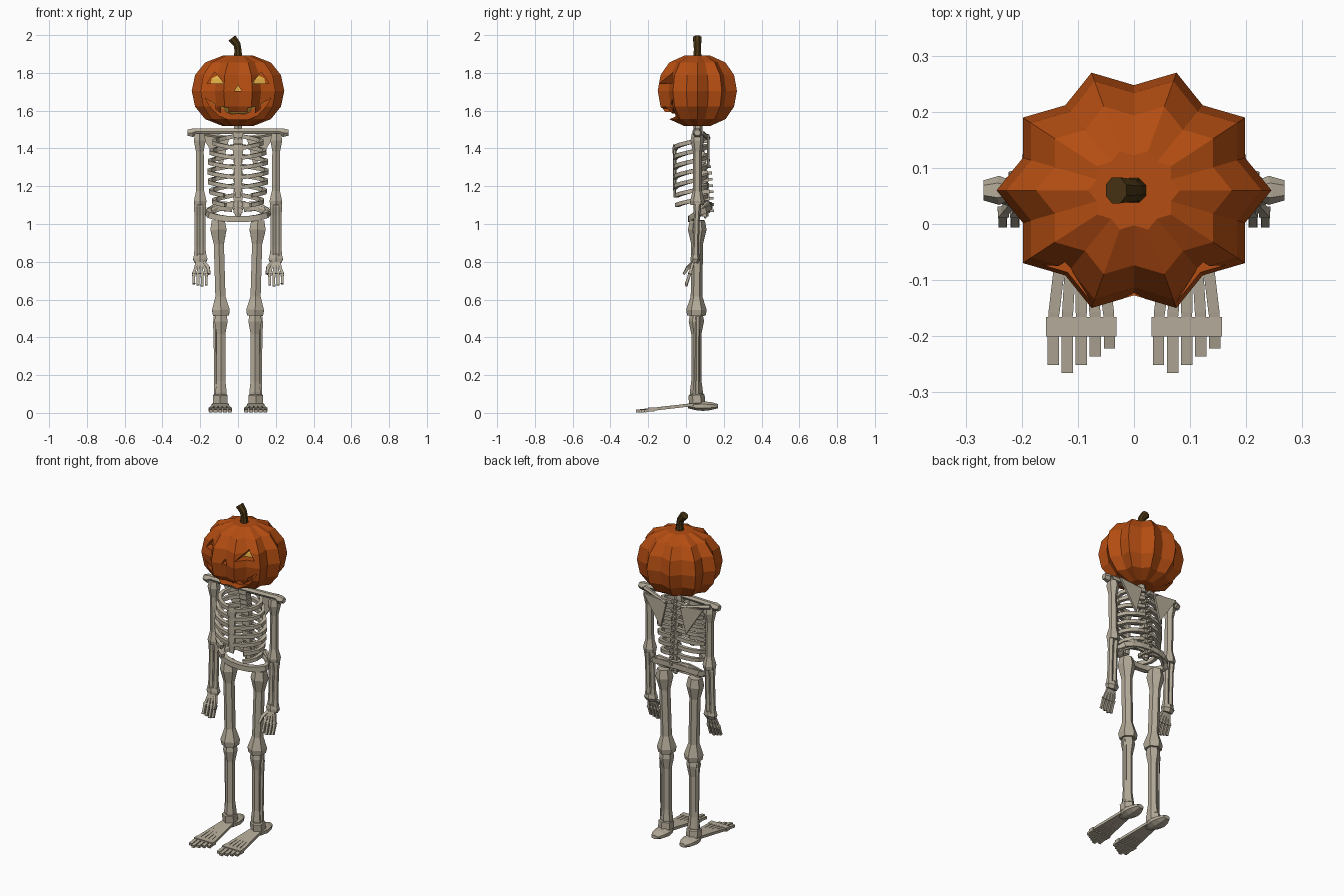
import bpy, bmesh, math
from mathutils import Vector

default_cube = bpy.data.objects.get("Cube")
if default_cube:
    bpy.data.objects.remove(default_cube, do_unlink=True)


def make_material(name, red, green, blue):
    material = bpy.data.materials.new(name)
    material.use_nodes = True
    material.diffuse_color = (red, green, blue, 1)
    shader = material.node_tree.nodes["Principled BSDF"]
    shader.inputs["Base Color"].default_value = material.diffuse_color
    return material


BONE = make_material("bone", .46, .41, .32)
ORANGE = make_material("pumpkin_orange", .46, .075, .006)
STEM = make_material("stem_brown", .065, .035, .007)
GLOW = make_material("candle_yellow", .75, .42, .06)
UP = Vector((0, 0, 1))
BACK = Vector((0, 1, 0))


def finish(name, bm, material):
    bmesh.ops.recalc_face_normals(bm, faces=bm.faces)
    mesh = bpy.data.meshes.new(name)
    bm.to_mesh(mesh)
    bm.free()
    mesh.materials.append(material)
    part = bpy.data.objects.new(name, mesh)
    bpy.context.collection.objects.link(part)
    return part


def skin(bm, rings, closed=False):
    pairs = list(zip(rings, rings[1:]))
    if closed:
        pairs.append((rings[-1], rings[0]))
    else:
        bm.faces.new(rings[0])
        bm.faces.new(rings[-1])
    for lower, upper in pairs:
        for i in range(len(lower)):
            bm.faces.new((lower[i - 1], lower[i], upper[i], upper[i - 1]))


# Faceted tube swept along points (x, y, z, radius)
def limb(name, points, side=1, material=BONE, sides=6, flat=1, reference=BACK, closed=False):
    bm = bmesh.new()
    centres = [Vector((side * x, y, z)) for x, y, z, radius in points]
    last = len(points) - 1
    rings = []
    for k, centre in enumerate(centres):
        before = centres[k - 1] if k or closed else centre
        after = centres[(k + 1) % len(points)] if k < last or closed else centre
        along = (after - before).normalized()
        across = along.cross(reference).normalized()
        depth = along.cross(across) * flat
        radius = points[k][-1]
        ring = []
        for i in range(sides):
            angle = math.tau * (i + .5) / sides
            offset = across * math.cos(angle) + depth * math.sin(angle)
            ring.append(bm.verts.new(centre + offset * radius))
        rings.append(ring)
    skin(bm, rings, closed)
    return finish(name, bm, material)


# Straight bone with a knob at each end
def bone(name, start, end, radius, head, foot, side=1, **options):
    start, end = Vector(start), Vector(end)
    stations = ((0, head * .8), (.1, head), (.25, 1), (.8, 1), (.94, foot), (1, foot * .9))
    points = [(*start.lerp(end, along), radius * swell) for along, swell in stations]
    return limb(name, points, side, **options)


def box(name, centre, size):
    bm = bmesh.new()
    bmesh.ops.create_cube(bm, size=1)
    bmesh.ops.scale(bm, vec=size, verts=bm.verts)
    bmesh.ops.translate(bm, vec=centre, verts=bm.verts)
    return finish(name, bm, BONE)


def prism(bm, outline, front, back):
    skin(bm, [[bm.verts.new((x, y, z)) for x, z in outline] for y in (front, back)])


# Ten-lobed pumpkin, used for the head and its glowing core
def pumpkin(name, material, scale):
    bm = bmesh.new()
    rings = []
    for step in range(-3, 4):
        tilt = math.radians(26 * step)
        ring = []
        for i in range(20):
            angle = math.tau * i / 20
            radius = .245 * scale * math.cos(tilt) ** .7 * (.85 if i % 2 else 1)
            ring.append(bm.verts.new((radius * math.cos(angle),
                                      .06 + .9 * radius * math.sin(angle),
                                      1.705 + .19 * scale * math.sin(tilt))))
        rings.append(ring)
    skin(bm, rings)
    return finish(name, bm, material)


def smile(x, gap=0):
    return x, 1.55 + 22 * x ** 3 + gap


head = pumpkin("pumpkin_head", ORANGE, 1)
pumpkin("glowing_core", GLOW, .76)

# Carved eyes, nose and toothed mouth
bm = bmesh.new()
CUT = {"front": -.3, "back": -.03}
for side in (1, -1):
    prism(bm, [(side * .075, 1.745), (side * .163, 1.745), (side * .123, 1.805)], **CUT)
prism(bm, [(-.02, 1.703), (.02, 1.703), (0, 1.735)], **CUT)
grin = [smile(x) for x in (.05, .1, .15, .175)]
grin += [smile(.12, gap) for gap in (.045, .02)]
grin += [smile(.09, gap) for gap in (.02, .055)]
grin += [smile(.05, gap) for gap in (.06, .04)]
prism(bm, grin + [(-x, z) for x, z in reversed(grin)], **CUT)
cutter = finish("face_cutter", bm, ORANGE)
cutter.hide_render = True
carve = head.modifiers.new("carve", "BOOLEAN")
carve.operation = "DIFFERENCE"
carve.solver = "EXACT"
carve.object = cutter
bpy.context.view_layer.objects.active = head
bpy.ops.object.modifier_apply(modifier=carve.name)
bpy.data.objects.remove(cutter, do_unlink=True)

limb("stem", [(0, .06, 1.87, .026), (0, .06, 1.92, .02), (-.005, .06, 1.95, .021),
              (-.032, .06, 1.985, .025)], material=STEM, sides=8)

# Spine, neck, breastbone and tailbone
for i in range(13):
    rise = i / 12
    height = 1.07 + .4 * rise
    depth = .115 - .045 * rise ** 2
    box("vertebra", (0, depth - .01, height), (.05, .042, .026))
    box("vertebra_spur", (0, depth + .018, height), (.014, .03, .014))
limb("spinal_core", [(0, .1, 1.04, .018), (0, .1, 1.2, .018), (0, .07, 1.45, .018)])
limb("neck", [(0, .07, 1.44, .024), (0, .06, 1.54, .024)])
bone("breastbone", (0, -.06, 1.42), (0, -.06, 1.14), .025, 1.3, .7, flat=.35)
limb("tailbone", [(0, .115, 1.12, .045), (0, .1, 1.03, .012)], flat=.5)

# Pelvic ring, tilted down toward the front
ring = []
for i in range(16):
    angle = math.tau * i / 16
    swing = math.sin(angle)
    ring.append((.158 * math.cos(angle), .075 + .05 * swing, 1.06 + .035 * swing, .022))
limb("pelvic_ring", ring, sides=4, reference=UP, closed=True)

for side in (1, -1):
    # Ribs sweep from the spine round to the breastbone; the last two stop short
    for i in range(7):
        width = .14 - .003 * (i - 3) ** 2
        reach = math.pi * (1 if i < 5 else .85)
        rib = []
        for step in range(8):
            angle = reach * step / 7
            rib.append((.015 + width * math.sin(angle), .025 + .083 * math.cos(angle),
                        1.465 - .052 * i - .02 * angle, .015))
        limb("rib", rib, side, sides=4, reference=UP)

    # Shoulder girdle
    limb("collarbone", [(0, .05, 1.49, .017), (.22, .06, 1.49, .017), (.24, .06, 1.483, .026),
                        (.268, .06, 1.483, .018)], side)
    bm = bmesh.new()
    prism(bm, [(side * .045, 1.46), (side * .2, 1.475), (side * .085, 1.3)], .112, .124)
    finish("shoulder_blade", bm, BONE)
    limb("shoulder_blade_ridge", [(.05, .12, 1.455, .01), (.22, .08, 1.485, .014)], side)

    # Arm and wrist
    bone("upper_arm", (.203, .06, 1.48), (.2, .06, 1.1), .024, 1.5, 1.6, side)
    for x in (.186, .216):
        bone("forearm_bone", (x, .06, 1.12), (x, .05, .82), .016, 1.3, 1.2, side)
    limb("wrist", [(.2, .05, .84, .036), (.2, .05, .815, .044), (.2, .045, .795, .034)], side, flat=.6)

    # Hand
    for i in range(4):
        knuckle = (.168 + .022 * i, .02, .735)
        tip = (knuckle[0], 0, .67 + .006 * abs(i - 1))
        bone("palm_bone", (.185 + .01 * i, .042, .81), knuckle, .01, 1, 1.4, side, sides=4)
        bone("finger", knuckle, tip, .01, 1.2, 1.1, side, sides=4)
    limb("thumb", [(.18, .04, .8, .01), (.158, .01, .77, .012), (.152, -.012, .735, .009)], side, sides=4)

    # Hip and leg
    limb("hip_wing", [(.03, .118, 1.09, .03), (.1, .115, 1.095, .03), (.172, .065, 1.055, .02)],
         side, flat=.5)
    bone("thigh_bone", (.105, .06, 1.02), (.09, .055, .515), .031, 1.6, 1.75, side)
    bone("shin_bone", (.09, .055, .53), (.09, .055, .08), .027, 1.5, 1.3, side)
    bone("calf_bone", (.12, .062, .51), (.115, .06, .09), .012, 1.2, 1.2, side)
    bone("ankle", (.094, .055, .1), (.094, .06, .04), .043, 1, .8, side)

    # Foot: heel and five toes, second from the right longest on both feet
    middle = side * .094
    heel = []
    for i in range(5):
        swell = math.sin(math.pi * (i + .8) / 5.6)
        heel.append((middle, .17 - .04 * i, .036, .05 * swell))
    limb("heel", heel, sides=8, flat=.55, reference=UP)
    for i in range(5):
        spread = i - 2
        x = middle + .025 * spread
        bone("foot_bone", (middle + .012 * spread, .05, .045), (x, -.17, .02), .014, 1, 1,
             sides=4, flat=.8, reference=UP)
        box("toe_knuckle", (x, -.183, .018), (.025, .035, .022))
        limb("toe", [(x, -.19, .017, .014), (x, .015 * abs(i - 1) - .265, .009, .014)],
             sides=4, flat=.8, reference=UP)
